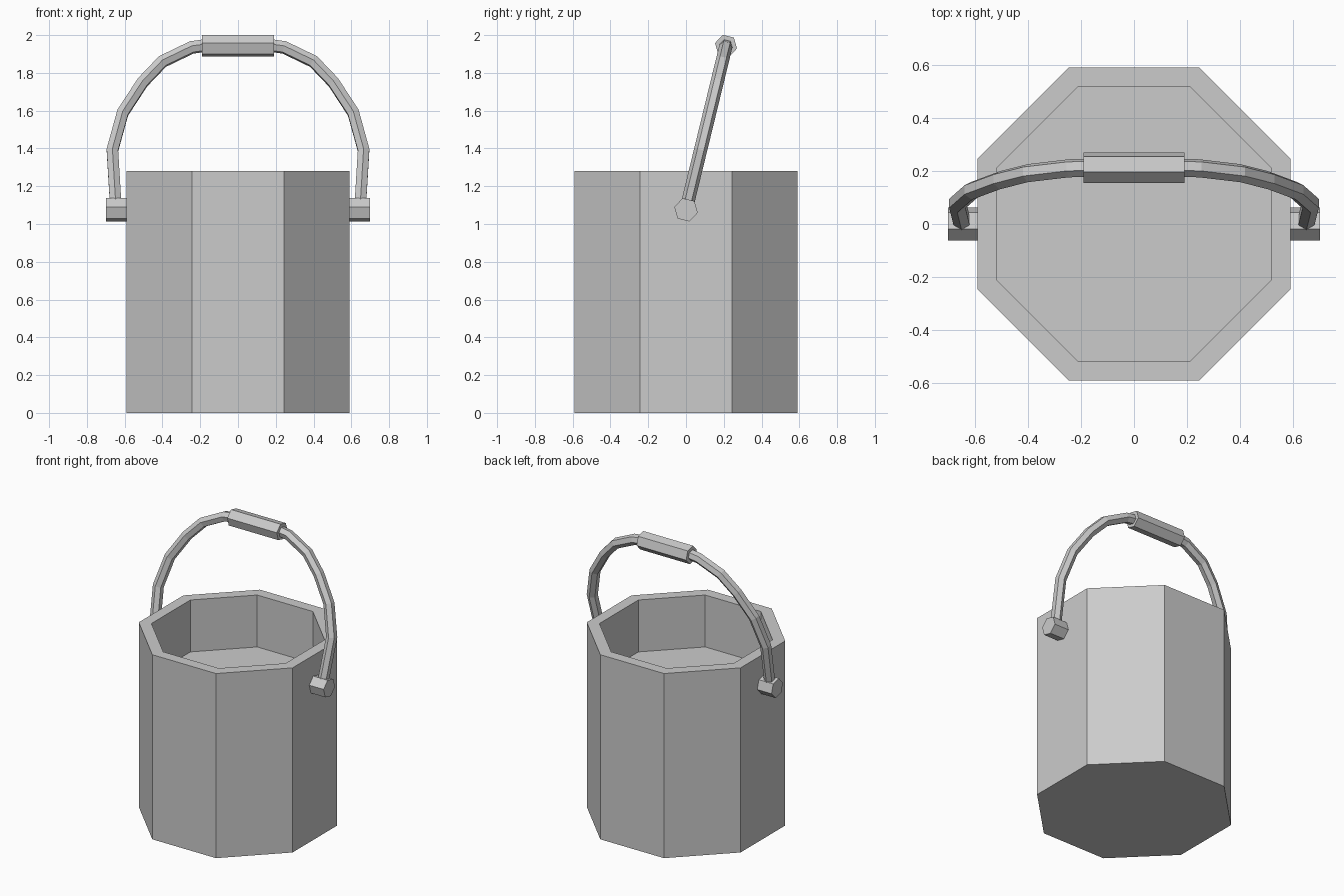
import bpy, bmesh
from math import sin, cos, pi, radians
from mathutils import Vector

cube = bpy.data.objects.get("Cube")
if cube:
    bpy.data.objects.remove(cube, do_unlink=True)

# One plain grey for everything
grey = bpy.data.materials.new("light_grey")
grey.use_nodes = True
colour = (0.6, 0.6, 0.6, 1)
grey.diffuse_color = colour
grey.node_tree.nodes["Principled BSDF"].inputs["Base Color"].default_value = colour

PIVOT = Vector((0, 0, 1.075))
TILT = radians(-13.7)


def loft(name, rings):
    """Skin a series of equal rings and cap both ends."""
    bm = bmesh.new()
    loops = [[bm.verts.new(p) for p in ring] for ring in rings]
    n = len(loops[0])
    for a, b in zip(loops, loops[1:]):
        for i in range(n):
            j = (i + 1) % n
            bm.faces.new((a[i], a[j], b[j], b[i]))
    bm.faces.new(loops[0][::-1])
    bm.faces.new(loops[-1])
    bmesh.ops.recalc_face_normals(bm, faces=bm.faces)
    mesh = bpy.data.meshes.new(name)
    bm.to_mesh(mesh)
    bm.free()
    mesh.materials.append(grey)
    obj = bpy.data.objects.new(name, mesh)
    bpy.context.collection.objects.link(obj)
    return obj


def octagon(apothem, z):
    r = apothem / cos(pi / 8)
    angles = [pi / 8 + k * pi / 4 for k in range(8)]
    return [(r * cos(a), r * sin(a), z) for a in angles]


def hex_sweep(name, path, radius):
    """Sweep a hexagon along a path in the tilted handle plane."""
    pts = [Vector((x, 0, z)) for x, z in path]
    depth = Vector((0, 1, 0))
    rings = []
    for i, p in enumerate(pts):
        before = (p - pts[i - 1]).normalized() if i else None
        after = (pts[i + 1] - p).normalized() if i < len(pts) - 1 else None
        tangent = ((before or after) + (after or before)).normalized()
        side = tangent.cross(depth)
        stretch = 1 / tangent.dot(after or before)
        rings.append([p + radius * (depth * cos(k * pi / 3)
                                    + side * stretch * sin(k * pi / 3))
                      for k in range(6)])
    obj = loft(name, rings)
    obj.location = PIVOT
    obj.rotation_euler.x = TILT
    return obj


# Hollow octagonal body with a raised inner floor
loft("bucket_body", [octagon(0.59, 0), octagon(0.59, 1.28),
                     octagon(0.515, 1.28), octagon(0.515, 0.92)])

# Hexagonal pivots on both sides
for side, s in (("left", 1), ("right", -1)):
    hex_sweep(side + "_pivot", [(s * 0.58, 0), (s * 0.70, 0)], 0.064)

# Arched handle, mirrored from one half
half = [(0.647, 0.02), (0.665, 0.325), (0.61, 0.53), (0.505, 0.695),
        (0.40, 0.808), (0.245, 0.885), (0.18, 0.894)]
hex_sweep("handle", half + [(-x, z) for x, z in reversed(half)], 0.035)

# Thicker hand grip at the top
hex_sweep("hand_grip", [(0.19, 0.894), (-0.19, 0.894)], 0.06)
